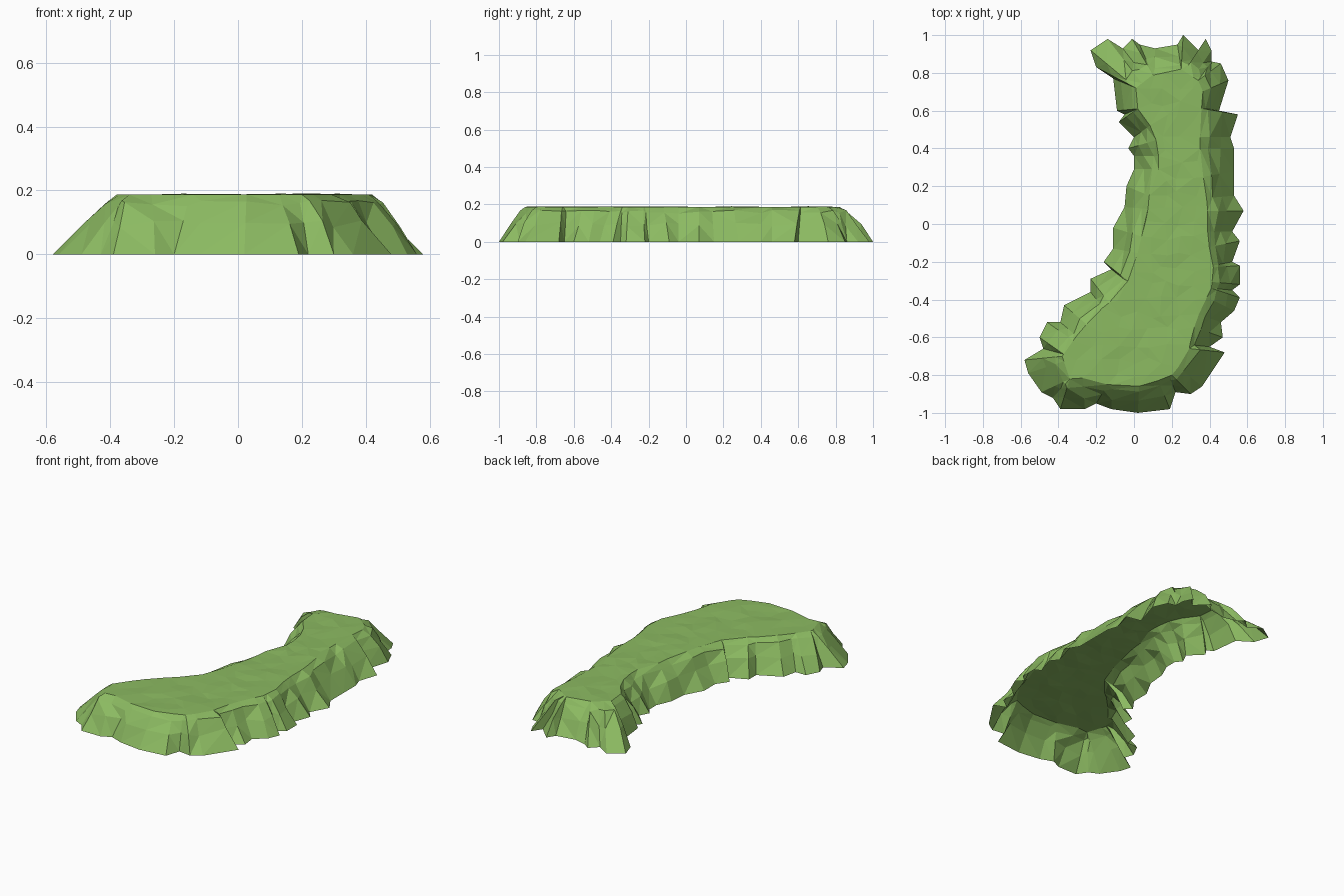
import bpy
import bmesh
import random
from mathutils import Vector
from mathutils.geometry import delaunay_2d_cdt, intersect_point_line

random.seed(4)
TOP = 0.187

default_cube = bpy.data.objects.get("Cube")
if default_cube:
    bpy.data.objects.remove(default_cube, do_unlink=True)


def make_material(name, colour):
    mat = bpy.data.materials.new(name)
    mat.use_nodes = True
    mat.diffuse_color = colour
    shader = mat.node_tree.nodes["Principled BSDF"]
    shader.inputs["Base Color"].default_value = colour
    shader.inputs["Roughness"].default_value = 0.9
    return mat


def outline(pairs):
    """Counter-clockwise plan outline given in hundredths of a unit."""
    return [Vector((x / 100, y / 100)) for x, y in pairs]


# Ragged foot of the slope, from the front right corner round by the front
foot = outline([
    (-58, -72), (-56, -79), (-49, -89), (-43, -92), (-39, -98), (-26, -98),
    (-20, -95), (-12, -98), (2, -100), (19, -98), (22, -89), (30, -90),
    (36, -86), (48, -68), (40, -65), (47, -60), (46, -52), (53, -46),
    (56, -39), (52, -35), (56, -32), (56, -22), (52, -20), (56, -9),
    (52, -4), (58, 7), (53, 15), (53, 28), (53, 40), (51, 46), (55, 58),
    (45, 60), (50, 76), (46, 85), (41, 86), (41, 92), (38, 98), (34, 92),
    (26, 100), (23, 95), (11, 93), (3, 95), (-1, 98), (-6, 93), (-14, 98),
    (-23, 92), (-20, 83), (-11, 77), (-9, 60), (-5, 58), (-8, 54), (0, 46),
    (-3, 40), (0, 36), (0, 29), (-4, 20), (-5, 9), (-11, -2), (-11, -13),
    (-16, -20), (-12, -24), (-23, -29), (-23, -36), (-37, -43), (-39, -52),
    (-46, -52), (-50, -60), (-48, -66),
])

# Edge of the flat plateau
rim = outline([
    (-38, -70), (-34, -82), (-19, -81), (-14, -85), (5, -86), (20, -80),
    (29, -69), (30, -60), (35, -46), (41, -34), (42, -23), (39, -8),
    (39, 7), (38, 18), (35, 34), (35, 57), (37, 69), (34, 76), (25, 82),
    (18, 79), (10, 79), (1, 72), (2, 61), (10, 50), (13, 40), (13, 24),
    (8, 15), (7, 3), (3, -10), (0, -26), (-11, -40), (-20, -47), (-31, -60),
])


def nearest_on_rim(point):
    """Position along the rim (segment index plus fraction) nearest a point."""
    best, best_dist = 0.0, 1e9
    for i, a in enumerate(rim):
        b = rim[(i + 1) % len(rim)]
        frac = min(1.0, max(0.0, intersect_point_line(point, a, b)[1]))
        dist = (a.lerp(b, frac) - point).length
        if dist < best_dist - 1e-6:
            best, best_dist = i + frac, dist
    return best


def rim_point(s):
    i = int(s)
    return rim[i % len(rim)].lerp(rim[(i + 1) % len(rim)], s - i)


# Match each foot point to the rim, always moving forwards
tops, reached = [], 0.0
for p in foot:
    reached = max(reached, nearest_on_rim(p))
    tops.append(rim_point(reached))

bm = bmesh.new()


def add_ring(inward, height, wobble):
    ring = []
    for p, t in zip(foot, tops):
        k = inward + random.uniform(-wobble, wobble)
        xy = p.lerp(t, k)
        z = height + random.uniform(-wobble, wobble) * 0.12
        ring.append(bm.verts.new((xy.x, xy.y, z)))
    return ring


# Steep rocky slope with a rounded shoulder
rings = [add_ring(0, 0, 0), add_ring(0.4, 0.095, 0.1),
         add_ring(0.75, 0.16, 0.08), add_ring(1, TOP, 0)]
count = len(foot)
for low, high in zip(rings, rings[1:]):
    for i in range(count):
        j = (i + 1) % count
        bm.faces.new((low[i], low[j], high[j], high[i]))

# Plateau: the rim outline filled with a loose net of points
seeds = list(tops)
step = 0.08
for row in range(-11, 11):
    for col in range(-5, 6):
        p = Vector((col * step, row * step))
        p += Vector((random.uniform(-1, 1), random.uniform(-1, 1))) * 0.02
        if min((p - t).length for t in tops) > 0.04:
            seeds.append(p)
edges = [(i, (i + 1) % count) for i in range(count)]
points, _, faces, origins, _, _ = delaunay_2d_cdt(seeds, edges, [], 1, 1e-4)
net = []
for p, source in zip(points, origins):
    on_rim = any(i < count for i in source)
    lift = 0 if on_rim else random.uniform(-0.004, 0.003)
    net.append(bm.verts.new((p.x, p.y, TOP + lift)))
for f in faces:
    face = bm.faces.new([net[i] for i in f])
    face.normal_update()
    if face.normal.z < 0:
        face.normal_flip()

# Weld plateau to slope and keep every facet flat
bmesh.ops.remove_doubles(bm, verts=bm.verts, dist=0.003)
bmesh.ops.dissolve_degenerate(bm, edges=bm.edges, dist=0.0005)
bmesh.ops.triangulate(bm, faces=bm.faces)

mesh = bpy.data.meshes.new("grassy_plateau")
bm.to_mesh(mesh)
bm.free()
mesh.materials.append(make_material("grass green", (0.26, 0.49, 0.12, 1)))
plateau = bpy.data.objects.new("grassy_plateau", mesh)
bpy.context.collection.objects.link(plateau)
